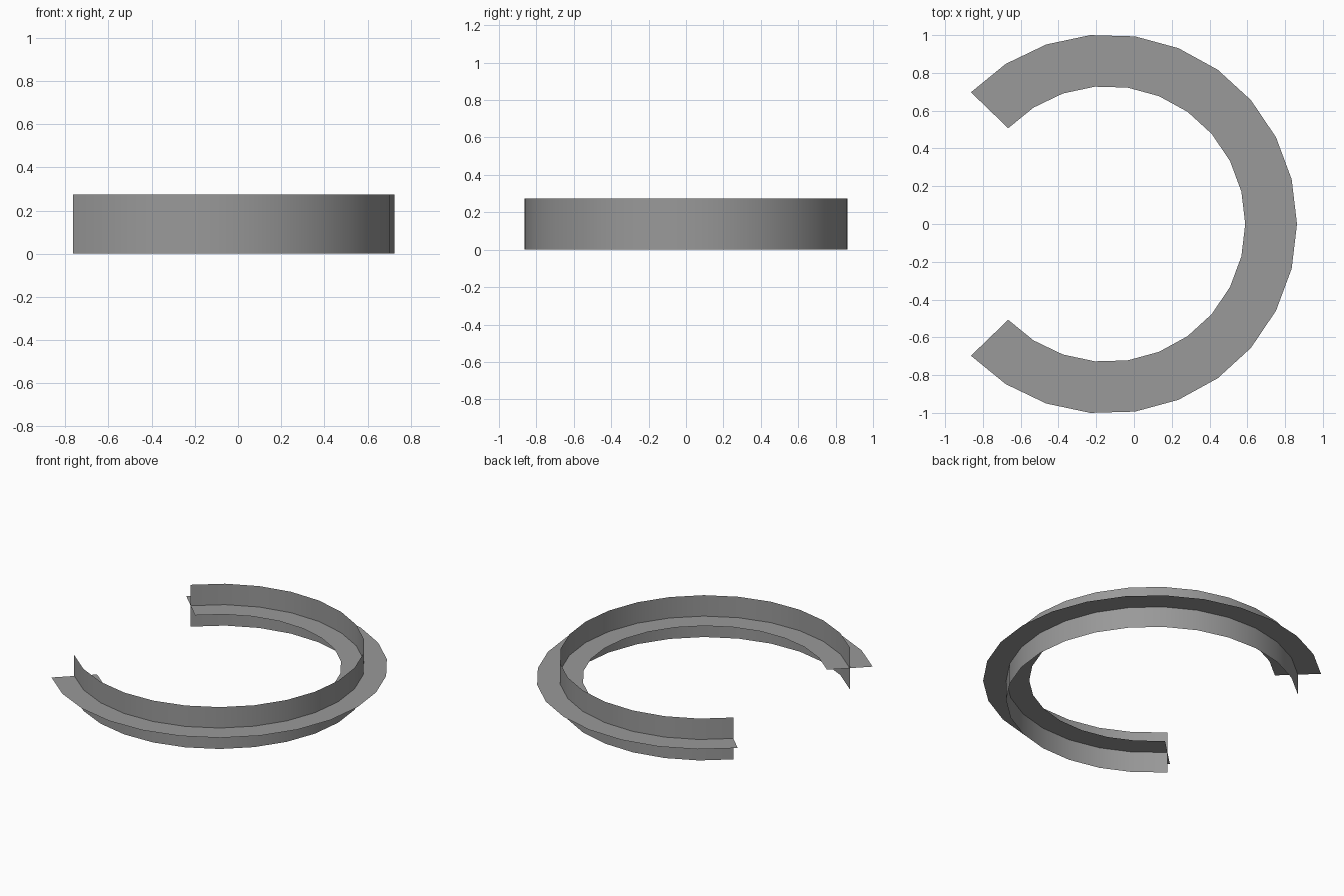
import bpy
import bmesh
from math import radians, sin, cos

cube = bpy.data.objects.get("Cube")
if cube:
    bpy.data.objects.remove(cube, do_unlink=True)

CENTRE_X = -0.141
R_MID, HALF = 0.867, 0.137      # middle radius, half width of both bands
SWEEP, STEPS = 136, 20          # arc runs from -SWEEP to +SWEEP degrees

grey = bpy.data.materials.new("plain_grey")
grey.use_nodes = True
colour = (0.32, 0.32, 0.32, 1)
grey.diffuse_color = colour
grey.node_tree.nodes["Principled BSDF"].inputs["Base Color"].default_value = colour


def arc_band(name, profile):
    """Sweep a (radius, height) profile round the open arc as a thin sheet."""
    bm = bmesh.new()
    rows = []
    for i in range(STEPS + 1):
        a = radians(-SWEEP + 2 * SWEEP * i / STEPS)
        rows.append([bm.verts.new((CENTRE_X + r * cos(a), r * sin(a), z))
                     for r, z in profile])
    for p, q in zip(rows, rows[1:]):
        for j in range(len(profile) - 1):
            bm.faces.new((p[j], q[j], q[j + 1], p[j + 1]))
    mesh = bpy.data.meshes.new(name)
    bm.to_mesh(mesh)
    bm.free()
    mesh.materials.append(grey)
    obj = bpy.data.objects.new(name, mesh)
    bpy.context.collection.objects.link(obj)
    bpy.ops.object.select_all(action='DESELECT')
    obj.select_set(True)
    bpy.context.view_layer.objects.active = obj
    bpy.ops.object.shade_smooth_by_angle()
    return obj


# Upright wall, facing outwards
arc_band("upright_wall", [(R_MID, 0), (R_MID, HALF), (R_MID, 2 * HALF)])

# Flat flange crossing the wall at half height, facing up
arc_band("flat_flange", [(R_MID + HALF, HALF), (R_MID, HALF), (R_MID - HALF, HALF)])
